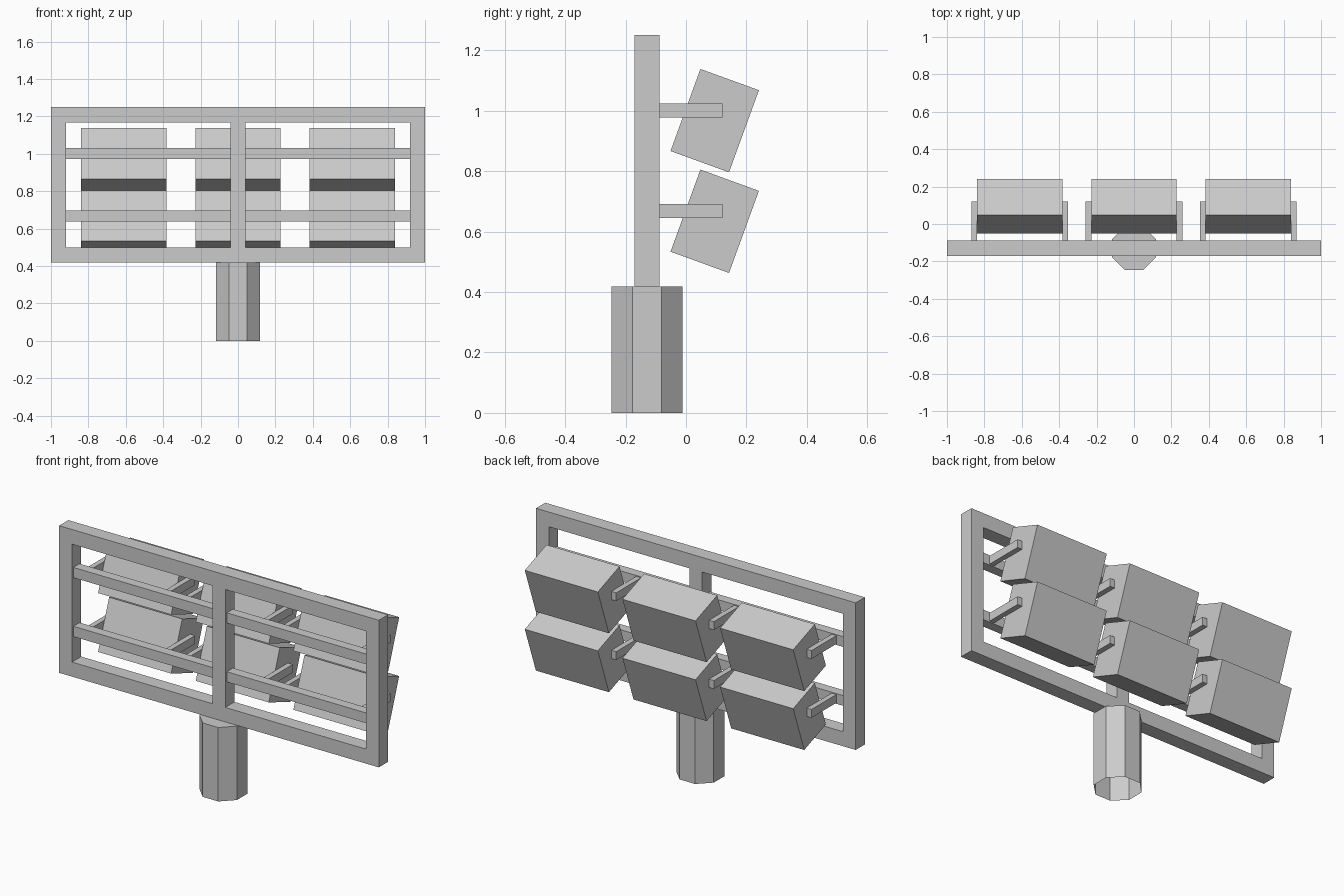
import bpy
import bmesh
from math import radians, cos
from mathutils import Matrix, Vector

if "Cube" in bpy.data.objects:
    bpy.data.objects.remove(bpy.data.objects["Cube"])

grey = bpy.data.materials.new("light_grey")
grey.use_nodes = True
colour = (0.6, 0.6, 0.6, 1)
grey.diffuse_color = colour
grey.node_tree.nodes["Principled BSDF"].inputs["Base Color"].default_value = colour


def finish(name, bm):
    bmesh.ops.recalc_face_normals(bm, faces=bm.faces)
    mesh = bpy.data.meshes.new(name)
    bm.to_mesh(mesh)
    bm.free()
    mesh.materials.append(grey)
    obj = bpy.data.objects.new(name, mesh)
    bpy.context.collection.objects.link(obj)
    return obj


def box(name, centre, size, tilt=0):
    bm = bmesh.new()
    bmesh.ops.create_cube(bm, size=1, matrix=Matrix.Diagonal((*size, 1)))
    obj = finish(name, bm)
    obj.location = centre
    obj.rotation_euler.x = radians(tilt)
    return obj


FRONT, BACK = -0.17, -0.088
MID = (FRONT + BACK) / 2

# Frame: a grid of cells with the two window openings left out, then extruded
xs = (-1, -0.92, -0.04, 0.04, 0.92, 1)
zs = (0.418, 0.5, 1.167, 1.25)
bm = bmesh.new()
grid = [[bm.verts.new((x, FRONT, z)) for z in zs] for x in xs]
for i in range(len(xs) - 1):
    for j in range(len(zs) - 1):
        if j == 1 and i in (1, 3):
            continue
        bm.faces.new((grid[i][j], grid[i + 1][j], grid[i + 1][j + 1], grid[i][j + 1]))
ext = bmesh.ops.extrude_face_region(bm, geom=bm.faces[:], use_keep_orig=True)
moved = [v for v in ext["geom"] if isinstance(v, bmesh.types.BMVert)]
bmesh.ops.translate(bm, verts=moved, vec=Vector((0, BACK - FRONT, 0)))
finish("frame", bm)

# Post: octagonal, closed on top and open underneath
HEIGHT = 0.418
radius = 0.117 / cos(radians(22.5))
bm = bmesh.new()
bmesh.ops.create_cone(bm, cap_ends=True, segments=8, radius1=radius, radius2=radius, depth=HEIGHT)
bmesh.ops.rotate(bm, verts=bm.verts, matrix=Matrix.Rotation(radians(22.5), 3, "Z"))
# keep flat sides facing the axes
if max(v.co.x for v in bm.verts) > 0.12:
    bmesh.ops.rotate(bm, verts=bm.verts, matrix=Matrix.Rotation(radians(22.5), 3, "Z"))
underside = [f for f in bm.faces if f.calc_center_median().z < -HEIGHT / 2 + 0.01]
bmesh.ops.delete(bm, geom=underside, context="FACES_ONLY")
post = finish("post", bm)
post.location = (0, MID, HEIGHT / 2)

# Two rows of rails, support arms and tilted lamp boxes
LAMP_W, ARM_W, ARM_END = 0.457, 0.03, 0.12
for row, z in (("lower", 0.668), ("upper", 1.001)):
    for side, sx in (("right", -1), ("left", 1)):
        box(f"{row}_rail_{side}", (sx * 0.48, MID, z), (0.88, 0.055, 0.058))
    for place, x in (("right", -0.611), ("middle", 0), ("left", 0.611)):
        box(f"{row}_lamp_{place}", (x, 0.095, z - 0.034), (LAMP_W, 0.206, 0.289), tilt=-20)
        for side, sx in (("right", -1), ("left", 1)):
            start = MID + 0.0275
            box(f"{row}_arm_{place}_{side}",
                (x + sx * (LAMP_W + ARM_W) / 2, (start + ARM_END) / 2, z),
                (ARM_W, ARM_END - start, 0.047))
